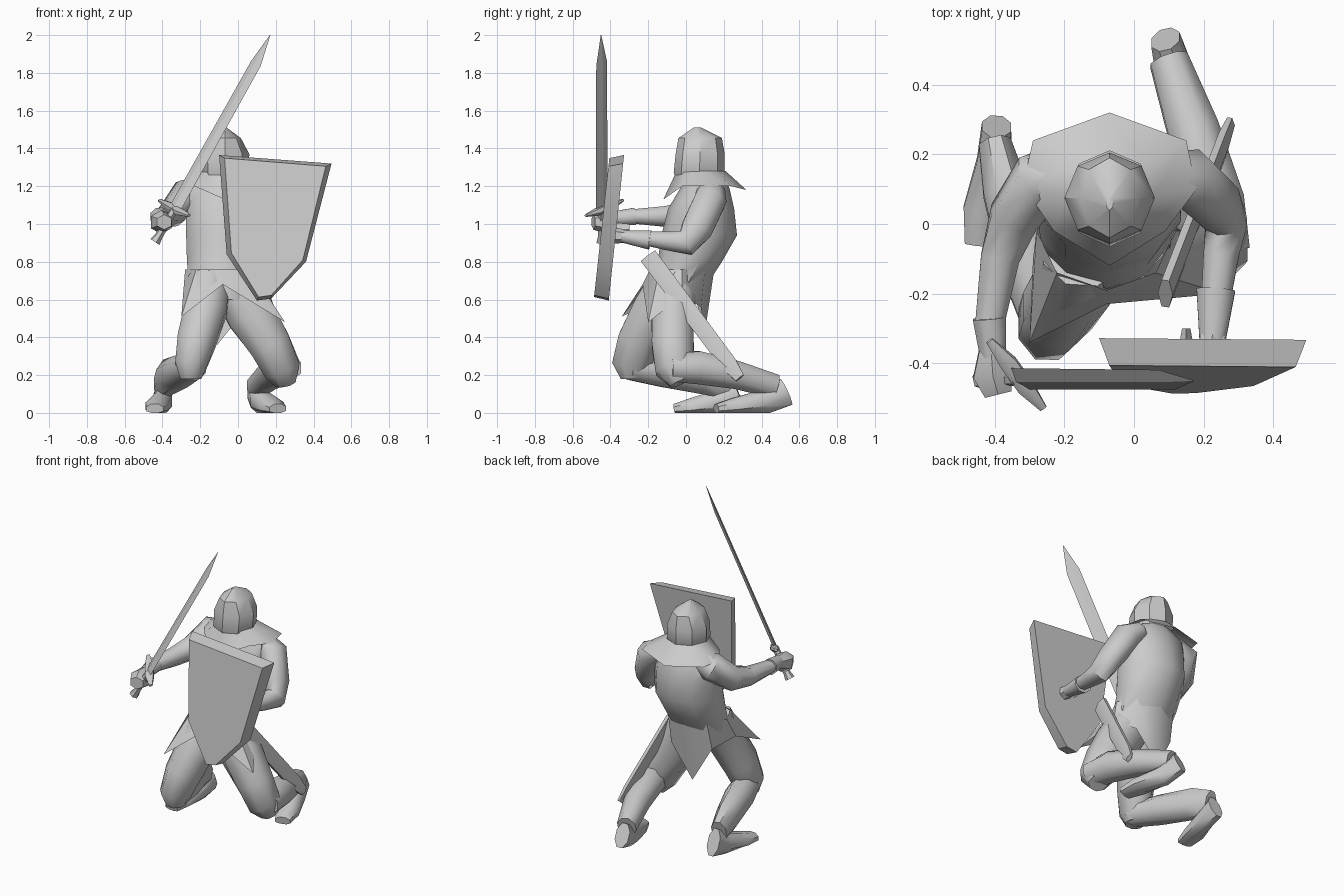
import bpy, math
from mathutils import Vector as V


def loft(name, rings, caps=True, smooth=42):
    """Skin a list of equal-length closed rings."""
    n = len(rings[0])
    verts = [tuple(p) for r in rings for p in r]
    faces = [(i * n + j, i * n + (j + 1) % n, (i + 1) * n + (j + 1) % n, (i + 1) * n + j)
             for i in range(len(rings) - 1) for j in range(n)]
    if caps:
        faces += [tuple(reversed(range(n))), tuple(range(len(verts) - n, len(verts)))]
    me = bpy.data.meshes.new(name)
    me.from_pydata(verts, [], faces)
    ob = bpy.data.objects.new(name, me)
    bpy.context.collection.objects.link(ob)
    bpy.ops.object.select_all(action='DESELECT')
    ob.select_set(True)
    bpy.context.view_layer.objects.active = ob
    bpy.ops.object.mode_set(mode='EDIT')
    bpy.ops.mesh.select_all(action='SELECT')
    bpy.ops.mesh.normals_make_consistent(inside=False)
    bpy.ops.object.mode_set(mode='OBJECT')
    bpy.ops.object.shade_smooth_by_angle(angle=math.radians(smooth))
    return ob


def oval(cx, cy, z, rx, ry, n=8):
    """Horizontal ring that starts at the front and runs towards +x."""
    return [V((cx + rx * math.sin(2 * math.pi * k / n), cy - ry * math.cos(2 * math.pi * k / n), z))
            for k in range(n)]


def tube(name, pts, n=8, wide=None, smooth=50):
    """Limb along points (x, y, z, half width, half depth), never below the ground."""
    P = [V(p[:3]) for p in pts]
    rings = []
    for i, p in enumerate(pts):
        t = (P[min(i + 1, len(P) - 1)] - P[max(i - 1, 0)]).normalized()
        u = V(wide) if wide else V((1, 0, 0))
        u = (u - t * u.dot(t)).normalized()
        w = t.cross(u)
        ring = []
        for k in range(n):
            a = 2 * math.pi * (k + (0 if n == 4 else 0.5)) / n
            q = P[i] + u * math.cos(a) * p[3] + w * math.sin(a) * p[4]
            q.z = max(q.z, 0)
            ring.append(q)
        rings.append(ring)
    return loft(name, rings, smooth=smooth)


CX = -0.07

# torso, leaning back over the bent knees
loft("torso", [oval(*r, 10) for r in (
    (CX, -.07, .60, .16, .12), (CX - .01, -.03, .70, .19, .155), (CX - .01, .02, .80, .20, .17),
    (CX, .07, .94, .215, .20), (CX, .08, 1.08, .215, .175),
    (CX, .10, 1.19, .21, .13), (CX, .09, 1.26, .12, .10))])

# tunic hem with pointed flaps
loft("tunic_skirt", [oval(CX - .01, -.02, .76, .20, .17), [
    (-.08, -.23, .68), (.25, -.20, .48), (.14, -.02, .62), (.05, .08, .56),
    (-.11, .09, .36), (-.23, .06, .58), (-.29, -.10, .62), (-.30, -.34, .51)]], caps=False)

# shoulder cape with its collar
loft("shoulder_cape", [oval(CX, .08, 1.28, .125, .13), [
    (-.07, -.12, 1.13), (.09, -.02, 1.20), (.18, .10, 1.20), (.15, .24, 1.20),
    (-.07, .32, 1.18), (-.29, .24, 1.20), (-.32, .11, 1.20), (-.23, -.02, 1.20)]], caps=False)

# helmet with a ridge at the front
loft("helmet", [oval(CX, *r) for r in (
    (.06, 1.18, .08, .08), (.07, 1.27, .125, .135), (.075, 1.37, .13, .13),
    (.075, 1.455, .085, .115), (.06, 1.51, .01, .02))], smooth=35)

# legs: thigh, shin and folded foot
tube("right_thigh", [(-.15, -.08, .70, .12, .12), (-.17, -.17, .55, .12, .12),
                     (-.22, -.25, .38, .11, .12), (-.25, -.29, .25, .09, .11),
                     (-.25, -.29, .18, .06, .06)])
tube("left_thigh", [(-.02, -.05, .68, .13, .12), (.07, -.07, .52, .14, .12),
                    (.17, -.07, .36, .12, .12), (.235, -.06, .23, .105, .11),
                    (.25, -.03, .16, .06, .06)])
tube("right_shin", [(-.24, -.30, .24, .08, .07), (-.30, -.12, .22, .09, .09),
                    (-.37, .10, .19, .07, .10), (-.40, .23, .15, .05, .08)])
tube("left_shin", [(.25, -.08, .24, .09, .08), (.23, .06, .24, .095, .095),
                   (.17, .27, .20, .08, .08), (.10, .47, .14, .06, .07)])
tube("right_foot", [(-.395, .28, .10, .045, .09), (-.40, .18, .06, .055, .07),
                    (-.43, .04, .035, .065, .05), (-.44, -.06, .02, .05, .03)])
tube("left_foot", [(.09, .53, .11, .045, .08), (.12, .42, .06, .06, .07),
                   (.18, .26, .035, .07, .05), (.21, .16, .02, .05, .03)])

# arms, gauntlet cuffs and hands
tube("right_arm", [(-.20, .14, 1.18, .06, .06), (-.27, .13, 1.16, .085, .09),
                   (-.345, .02, 1.06, .075, .08), (-.385, -.10, 1.04, .06, .06),
                   (-.415, -.29, 1.04, .045, .04)])
tube("left_arm", [(.08, .14, 1.18, .06, .07), (.16, .13, 1.13, .085, .09),
                  (.235, .06, .98, .075, .09), (.265, .00, .90, .065, .075),
                  (.25, -.09, .91, .055, .055), (.235, -.22, .925, .045, .04)])
tube("right_cuff", [(-.415, -.27, 1.04, .052, .05), (-.405, -.38, 1.03, .04, .04)])
tube("left_cuff", [(.235, -.19, .915, .06, .055), (.225, -.34, .935, .04, .035)])
tube("right_hand", [(-.41, -.36, 1.03, .04, .04), (-.405, -.43, 1.01, .065, .065),
                    (-.39, -.49, 1.01, .045, .04)], n=6)
tube("left_hand", [(.225, -.32, .935, .04, .035), (.22, -.39, .94, .045, .045)], n=6)

# sword: blade, cross guard, grip (all turned to the blade's flat)
flat = V((-.61, .70, .36))
tube("sword_blade", [(-.335, -.445, 1.08, .044, .012), (.095, -.447, 1.85, .04, .010),
                     (.17, -.45, 2.0, .002, .001)], n=4, wide=flat, smooth=20)
tube("sword_guard", [(-.415, -.335, 1.125, .012, .008), (-.36, -.40, 1.095, .028, .022),
                     (-.31, -.47, 1.065, .028, .022), (-.26, -.53, 1.045, .012, .008)], n=6)
tube("sword_grip", [(-.335, -.445, 1.08, .02, .02), (-.42, -.445, .935, .022, .022),
                    (-.44, -.445, .905, .03, .03)], n=6, wide=flat)

# scabbard hanging on the left hip
tube("scabbard", [(.09, -.20, .83, .055, .022), (.255, .23, .255, .05, .02),
                  (.275, .285, .185, .03, .015)], n=6, wide=(0, .8, .6))

# shield: tilted plate whose front face is narrower than its back
outline = [(-.10, 1.365), (.495, 1.32), (.36, .80), (.175, .605), (.10, .595), (-.06, .84)]
back, front = [], []
for x, z in outline:
    y = -.328 - (1.365 - z) * .105
    back.append((x, y, z))
    front.append((.19 + (x - .19) * .90, y - .078, 1.0 + (z - 1.0) * .955))
loft("shield", [back, front], smooth=30)
# shield arm strap
tube("shield_strap", [(.15, -.30, .97, .012, .03), (.15, -.40, .97, .03, .04)], n=4)
